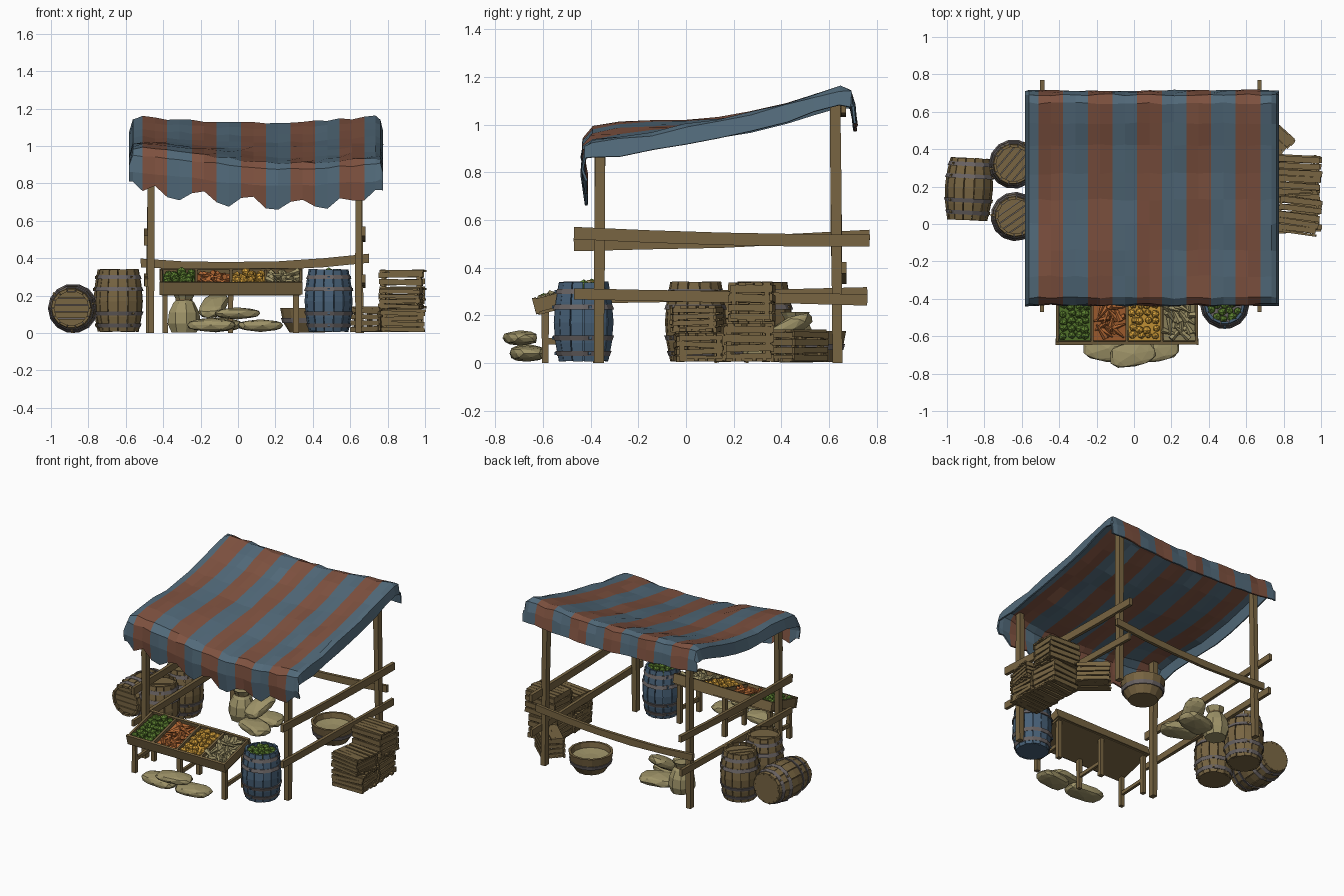
import bpy, bmesh, math, random
from mathutils import Vector, Matrix

if "Cube" in bpy.data.objects:
    bpy.data.objects.remove(bpy.data.objects["Cube"])
random.seed(4)
R = random.uniform

def mat(name, r, g, b):
    m = bpy.data.materials.new(name)
    m.diffuse_color = [((c / 255 + .055) / 1.055) ** 2.4 for c in (r, g, b)] + [1]
    m.use_nodes = True
    m.node_tree.nodes["Principled BSDF"].inputs["Base Color"].default_value = m.diffuse_color
    return m

WOOD = mat("wood", 120, 101, 66)
IRON = mat("iron band", 104, 98, 98)
BLUE = mat("blue cloth", 82, 106, 122)
RED = mat("red cloth", 127, 82, 64)
PAINT = mat("blue painted wood", 72, 97, 120)
SACK = mat("sackcloth", 158, 147, 104)
GREEN = mat("green produce", 92, 128, 48)
ORANGE = mat("orange produce", 178, 104, 52)
YELLOW = mat("yellow produce", 218, 164, 60)

def finish(name, bm, mats, m=Matrix()):
    bmesh.ops.recalc_face_normals(bm, faces=bm.faces)
    me = bpy.data.meshes.new(name)
    bm.to_mesh(me)
    bm.free()
    for k in mats:
        me.materials.append(k)
    o = bpy.data.objects.new(name, me)
    o.matrix_world = m
    bpy.context.collection.objects.link(o)
    return o

def loft(bm, rings, mi=0, cap=True):
    vs = [[bm.verts.new(p) for p in r] for r in rings]
    n = len(vs[0])
    fs = [bm.faces.new((a[i], a[(i + 1) % n], b[(i + 1) % n], b[i]))
          for a, b in zip(vs, vs[1:]) for i in range(n)]
    if cap:
        fs += [bm.faces.new(vs[0]), bm.faces.new(vs[-1])]
    for f in fs:
        f.material_index = mi

def beam(bm, p0, p1, w, h, sag=0, n=1, jit=.1):
    p0, p1 = Vector(p0), Vector(p1)
    d = (p1 - p0).normalized()
    s = d.cross(Vector((0, 1, 0) if abs(d.z) > .8 else (0, 0, 1))).normalized()
    u = s.cross(d)
    rings = []
    for i in range(n + 1):
        t = i / n
        c = p0.lerp(p1, t) - Vector((0, 0, sag * 4 * t * (1 - t)))
        a, b = w / 2 * R(1 - jit, 1 + jit), h / 2 * R(1 - jit, 1 + jit)
        rings.append([c + s * a * i2 + u * b * j for i2, j in ((-1, -1), (1, -1), (1, 1), (-1, 1))])
    loft(bm, rings)

def plank(name, *a, **k):
    bm = bmesh.new()
    beam(bm, *a, **k)
    finish(name, bm, [WOOD])

def ring(r, z, n, jit=0):
    return [(r * R(1 - jit, 1 + jit) * math.cos(2 * math.pi * i / n),
             r * R(1 - jit, 1 + jit) * math.sin(2 * math.pi * i / n), z) for i in range(n)]

def place(x, y, z=0, rz=0, rx=0, ry=0):
    return (Matrix.Translation((x, y, z)) @ Matrix.Rotation(math.radians(rz), 4, 'Z')
            @ Matrix.Rotation(math.radians(ry), 4, 'Y') @ Matrix.Rotation(math.radians(rx), 4, 'X'))

# --- canopy cloth
def surf(x, y):
    pts = [(-.45, .935), (-.2, .96), (0, 1.0), (.31, 1.06), (.64, 1.16), (.8, 1.155)]
    for (a, za), (b, zb) in zip(pts, pts[1:]):
        if y <= b:
            z = za + (zb - za) * (y - a) / (b - a)
            break
    left = min(1, max(0, (.25 - x) / .6))
    z += .065 * left * math.exp(-((y + .27) / .27) ** 2)
    return z - .035 * math.cos(max(-1, min(1, (x - .1) / .66)) * math.pi / 2)

edges = [-.51 + .1317 * i for i in range(10)]
cols = [(-.583, .085), (-.562, .015)]
for a, b in zip(edges, edges[1:]):
    cols += [(a, 0), ((a + b) / 2, 0)]
cols += [(edges[-1], 0), (.735, 0), (.762, .015), (.775, .08)]
rows = [(-.425, .22), (-.437, .12), (-.43, .03), (-.395, 0), (-.28, 0), (-.14, 0), (0, 0), (.13, 0),
        (.27, 0), (.42, 0), (.54, 0), (.645, 0), (.69, .01), (.705, .07), (.715, .15)]
bm = bmesh.new()
grid = []
for j, (y, dy) in enumerate(rows):
    line = []
    for i, (x, dx) in enumerate(cols):
        d = max(dx, dy)
        if j == 0:
            d += .035 * math.sin(i * 1.57 + .6) * (2 < i < 19) - .05 * (i < 2 or i > 20)
        jit = .006
        line.append(bm.verts.new((x, y + R(-jit, jit), surf(x, y) - d + R(-jit, jit))))
    grid.append(line)
for j in range(len(rows) - 1):
    for i in range(len(cols) - 1):
        f = bm.faces.new((grid[j][i], grid[j][i + 1], grid[j + 1][i + 1], grid[j + 1][i]))
        xm = (cols[i][0] + cols[i + 1][0]) / 2
        s = math.floor((xm + .51) / .1317)
        f.material_index = int(0 <= s < 9 and s % 2 == 0)
o = finish("striped_canopy", bm, [BLUE, RED])
sol = o.modifiers.new("thickness", 'SOLIDIFY')
sol.thickness = .01

# --- frame: posts and rails
for x, s in ((-.465, "left"), (.645, "right")):
    plank(f"front_post_{s}", (x, -.365, 0), (x, -.36, .93 if x > 0 else .98), .036, .042, n=4)
    plank(f"back_post_{s}", (x + .01 * (1 if x > 0 else -1), .635, 0), (x, .625, 1.12), .036, .044, n=4)
    e = x + (.026 if x > 0 else -.026)
    k = 1 if x > 0 else -1
    plank(f"upper_rail_{s}", (e, -.47, .52 + .025 * k), (e, .77, .525 - .012 * k), .022, .048, sag=.008, n=4)
    plank(f"lower_rail_{s}", (e, -.47, .28 + .01 * k), (e, .76, .28 - .015 * k), .022, .045, n=4)
plank("back_rail", (-.52, .662, .375), (.70, .662, .4), .022, .045, sag=.03, n=5)
plank("top_back_beam", (-.52, .66, 1.07), (.70, .66, 1.07), .022, .04, sag=.02, n=4)

# --- sloped display table
T = place(-.0375, -.485, .245, rx=15)
bm = bmesh.new()
W, D, H = .372, .14, .065
beam(bm, (-W, 0, 0), (W, 0, 0), 2 * D, .015, jit=0)
for y in (-D, D):
    beam(bm, (-W - .01, y, H / 2), (W + .01, y, H / 2), .016, H, n=4, jit=.08)
for i in range(5):
    x = -W + i * W / 2
    beam(bm, (x, -D, H / 2), (x, D, H / 2), .014, H - .006, jit=.05)
finish("display_box", bm, [WOOD], T)
bm = bmesh.new()
for x in (-.39, -.04, .31):
    beam(bm, (x, -.59, 0), (x, -.59, .23), .028, .028)
    beam(bm, (x, -.375, 0), (x, -.375, .28), .028, .028)
    beam(bm, (x, -.59, .09), (x, -.375, .1), .018, .025)
finish("table_legs", bm, [WOOD])

# --- produce in the four bins and in the blue barrel
def heap(name, m, spots, kind, size, M):
    bm = bmesh.new()
    for p in spots:
        rot = Matrix.Translation(p) @ Matrix.Rotation(R(0, 6.3), 4, 'Z') @ Matrix.Rotation(R(-.4, .4), 4, 'X')
        if kind == "round":
            bmesh.ops.create_icosphere(bm, subdivisions=1, radius=size * R(.85, 1.15), matrix=rot)
        else:
            bmesh.ops.create_cone(bm, cap_ends=True, segments=5, radius1=size * .75, radius2=size * .2,
                                  depth=size * 4, matrix=rot @ Matrix.Rotation(math.pi / 2, 4, 'X'))
    finish(name, bm, [m], M)

bins = (("green_vegetables", GREEN, "round", .024), ("orange_roots", ORANGE, "long", .022),
        ("yellow_fruit", YELLOW, "round", .022), ("pale_roots", SACK, "long", .024))
for k, (name, m, kind, size) in enumerate(bins):
    cx = -W + (k + .5) * W / 2
    spots = [(cx + (i - 1.5) * .04 + R(-.008, .008), -.105 + j * .042 + R(-.008, .008), R(.036, .056))
             for i in range(4) for j in range(6)]
    if kind == "long":
        spots = [(cx + (x - cx) * .75, y * .8, z) for x, y, z in spots]
    heap(name, m, spots, kind, size, T)
    bm = bmesh.new()
    beam(bm, (cx - .085, 0, .02), (cx + .085, 0, .02), .265, .035, jit=0)
    finish(name + "_bed", bm, [m], T)

# --- barrels
PROF = [(.106, .008), (.121, .085), (.128, .17), (.121, .255), (.106, .34)]
def barrel(name, m, M, lid=True):
    bm = bmesh.new()
    n = 14
    for k in range(n):                       # staves
        a0, a1 = 2 * math.pi * (k + .04) / n, 2 * math.pi * (k + .96) / n
        e, rings = R(-.002, .002), []
        for r, z in PROF:
            rings.append([(q * math.cos(a), q * math.sin(a), z + e)
                          for q, a in ((r + e, a0), (r + e, a1), (r - .014, a1), (r - .014, a0))])
        loft(bm, rings)
    loft(bm, [ring(r - .01, z, n) for r, z in PROF[:-1]] + [ring(.098, .3, n)])
    for z, r in ((.04, .113), (.105, .124), (.235, .124), (.3, .113)):   # hoops
        s = .004 if z < .17 else -.004
        loft(bm, [ring(r + .004 - s, z - .011, n), ring(r + .004 + s, z + .011, n)], 1)
        for k in range(0, n, 5):             # rivets
            a = 2 * math.pi * (k + .5) / n
            bmesh.ops.create_cube(bm, size=.012, matrix=Matrix.Translation(
                ((r + .002) * math.cos(a), (r + .002) * math.sin(a), z)) @ Matrix.Rotation(a, 4, 'Z'))
    if lid:
        for i in range(5):                   # lid planks
            y0, y1 = -.09 + i * .036 + .002, -.09 + (i + 1) * .036 - .002
            h0, h1 = math.sqrt(.0092 - y0 * y0), math.sqrt(.0092 - y1 * y1)
            quad = ((-h0, y0), (h0, y0), (h1, y1), (-h1, y1))
            loft(bm, [[(x, y, z) for x, y in quad] for z in (.295, .318 + R(0, .006))])
    finish(name, bm, [m, IRON], M)

barrel("barrel_back", WOOD, place(-.645, .32, rz=50))
barrel("barrel_front", WOOD, place(-.635, .04, rz=35))
barrel("barrel_lying", WOOD, place(-.873, .36, .132, rx=90, rz=-3))
B = place(.485, -.43)
barrel("blue_barrel", PAINT, B, False)
spots = [(r * math.cos(a), r * math.sin(a), .325 - r * .15) for r, c in ((.0, 1), (.042, 6), (.078, 11))
         for a in [6.283 * i / c + R(0, .2) for i in range(c)]]
heap("barrel_greens", GREEN, spots, "round", .025, B)

# --- slatted crates
def crate(name, M, w, d, h, rows=4):
    bm = bmesh.new()
    for sx in (-1, 1):
        for sy in (-1, 1):
            x, y = sx * (w / 2 - .018), sy * (d / 2 - .018)
            beam(bm, (x, y, 0), (x, y, h), .02, .02)
    sh = h / rows
    for i in range(rows):
        z = (i + .5) * sh
        for s in (-1, 1):
            t = R(-.005, .005)
            beam(bm, (-w / 2 - R(0, .01), s * d / 2, z - t), (w / 2 + R(0, .01), s * d / 2, z + t), .012, sh * .78)
            beam(bm, (s * (w / 2 - .008), -d / 2, z + t), (s * (w / 2 - .008), d / 2, z - t), .012, sh * .78)
    for i in range(5):
        y = (i - 2) * d / 5
        for z in (.008, h):
            beam(bm, (-w / 2, y + R(-.005, .005), z), (w / 2 + R(0, .02), y + R(-.008, .008), z), .03, .012)
    finish(name, bm, [WOOD], M)

crate("crate_a_low", place(.875, .055, .005, rz=3), .22, .19, .115)
crate("crate_a_high", place(.875, .045, .13, rz=-8), .21, .185, .105)
crate("crate_b_low", place(.87, .255, .005, rz=4), .21, .2, .155)
crate("crate_b_high", place(.875, .275, .172, rz=-3), .225, .175, .16)
crate("crate_c", place(.73, .47, .005, rz=-42), .2, .14, .13)

# --- wooden tub with grain
bm = bmesh.new()
loft(bm, [ring(.095, .004, 14), ring(.13, .06, 14), ring(.145, .135, 14),
          ring(.128, .135, 14), ring(.118, .08, 14)])
loft(bm, [ring(.124, .07, 14), ring(.126, .1, 14), ring(.05, .09, 14)], 1)
loft(bm, [ring(.133, .055, 14), ring(.14, .08, 14)], 2)
finish("wooden_tub", bm, [WOOD, SACK, IRON], place(.37, .53))

# --- sacks
def sack(name, M, sx, sy, sz):
    bm = bmesh.new()
    bmesh.ops.create_icosphere(bm, subdivisions=2, radius=1)
    for v in bm.verts:
        p = [math.copysign(abs(c) ** .65, c) * R(.95, 1.05) for c in v.co]
        v.co = (p[0] * sx / 2, p[1] * sy / 2, p[2] * sz / 2 * (1 - .3 * abs(p[0])))
    finish(name, bm, [SACK], M)

sack("front_sack_left", place(-.14, -.665, .042, rz=-5), .27, .14, .075)
sack("front_sack_right", place(.12, -.665, .04, rz=8), .25, .14, .07)
sack("front_sack_top", place(-.005, -.695, .105, rz=10), .25, .13, .065)
sack("inner_sack_low", place(-.12, .47, .045, rz=15), .26, .17, .08)
sack("inner_sack_side", place(-.1, .33, .045, rz=-20), .25, .15, .08)
sack("inner_sack_leaning", place(-.13, .43, .145, rz=70, ry=-28), .22, .14, .08)
bm = bmesh.new()
loft(bm, [ring(r, z, 9, .05) for r, z in ((.07, .003), (.088, .05), (.082, .11), (.06, .16),
                                          (.042, .178), (.062, .215), (.05, .2))])
loft(bm, [ring(.046, .17, 9), ring(.046, .184, 9)], 1)
finish("standing_sack", bm, [SACK, WOOD], place(-.29, .46))
